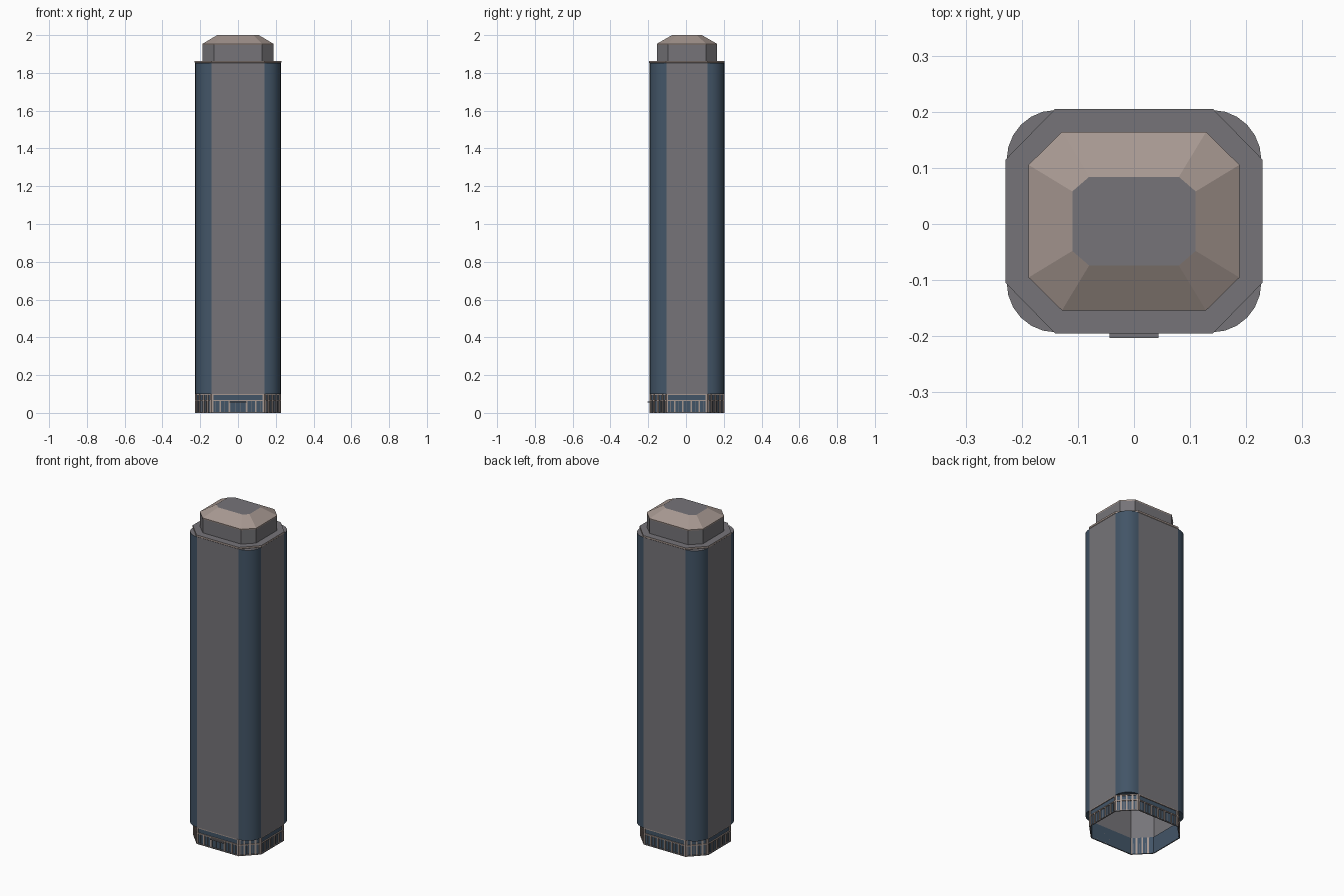
import bpy, bmesh, math
from mathutils import Vector

cube = bpy.data.objects.get("Cube")
if cube:
    bpy.data.objects.remove(cube, do_unlink=True)

CY = 0.005                              # tower centre, the canopy shifts it back
TOWER = (0.227, 0.198, 0.14, 0.109)     # half width, half depth, flat half lengths
PENTHOUSE = (0.187, 0.158, 0.128, 0.1)
CROWN = (0.11, 0.079, 0.08, 0.053)
PODIUM_TOP, STOREY, EAVES = 0.1, 0.066, 1.852


def material(name, rgb):
    m = bpy.data.materials.new(name)
    m.use_nodes = True
    m.diffuse_color = (*rgb, 1)
    m.node_tree.nodes["Principled BSDF"].inputs["Base Color"].default_value = (*rgb, 1)
    return m


GREY = material("facade grey", (0.18, 0.175, 0.19))
TAN = material("warm stone", (0.38, 0.31, 0.28))
BLUE = material("blue glass", (0.055, 0.09, 0.135))


def finish(name, bm, mats):
    me = bpy.data.meshes.new(name)
    bm.to_mesh(me)
    bm.free()
    for m in mats:
        me.materials.append(m)
    ob = bpy.data.objects.new(name, me)
    bpy.context.collection.objects.link(ob)
    return ob


def octagon(size, grow=0.0):
    """Chamfered rectangle, counter-clockwise from the front left."""
    hx, hy = size[0] + grow, size[1] + grow
    fx, fy = size[2] + grow * 0.41, size[3] + grow * 0.41
    pts = [(-fx, -hy), (fx, -hy), (hx, -fy), (hx, fy),
           (fx, hy), (-fx, hy), (-hx, fy), (-hx, -fy)]
    return [Vector((x, y + CY, 0)) for x, y in pts]


def loft(name, rings, mats, cap=None):
    """Stack octagon rings (size, grow, z); cap is the top material index."""
    bm = bmesh.new()
    rows = [[bm.verts.new((p.x, p.y, z)) for p in octagon(s, g)] for s, g, z in rings]
    for a, b in zip(rows, rows[1:]):
        for i in range(8):
            j = (i + 1) % 8
            bm.faces.new((a[i], a[j], b[j], b[i]))
    if cap is not None:
        bm.faces.new(rows[-1]).material_index = cap
    return finish(name, bm, mats)


def band(name, z0, z1, grow, mat):
    return loft(name, [(TOWER, -0.005, z0), (TOWER, grow, z0),
                       (TOWER, grow, z1), (TOWER, -0.005, z1)], [mat])


def add_box(bm, p, q, centre, width, z0, z1, depth_in, depth_out):
    """Box on the wall from p to q, centred a given distance along it."""
    d = (q - p).normalized()
    n = Vector((d.y, -d.x, 0))
    base = p + d * centre
    ring = [(-width / 2, depth_out), (width / 2, depth_out),
            (width / 2, -depth_in), (-width / 2, -depth_in)]
    lo, hi = ([bm.verts.new(base + d * u + n * v + Vector((0, 0, z))) for u, v in ring]
              for z in (z0, z1))
    bm.faces.new(lo[::-1])
    bm.faces.new(hi)
    for i in range(4):
        j = (i + 1) % 4
        bm.faces.new((lo[i], lo[j], hi[j], hi[i]))


# Main shaft, open underneath
loft("shaft", [(TOWER, 0, PODIUM_TOP), (TOWER, 0, EAVES)], [GREY])

# Rounded glass corners
bm = bmesh.new()
hx, hy, fx, fy = TOWER
steps = 6
for sx in (-1, 1):
    for sy in (-1, 1):
        arc = []
        for k in range(steps + 1):
            a = math.pi / 2 * k / steps
            arc.append((sx * (fx + (hx - fx) * math.cos(a)),
                        CY + sy * (fy + (hy - fy) * math.sin(a))))
        if sx * sy < 0:
            arc.reverse()
        lo, hi = ([bm.verts.new((x, y, z)) for x, y in arc] for z in (PODIUM_TOP, EAVES))
        for k in range(steps):
            bm.faces.new((lo[k], lo[k + 1], hi[k + 1], hi[k]))
        bm.faces.new(lo[::-1])
        bm.faces.new(hi).material_index = 1
corners = finish("glass_corners", bm, [BLUE, GREY])
for poly in corners.data.polygons:
    poly.use_smooth = True
corners.data.set_sharp_from_angle(angle=math.radians(40))

# Cornice and terrace roof
loft("cornice", [(TOWER, 0, EAVES), (TOWER, 0.002, EAVES + 0.002),
                 (TOWER, 0.002, EAVES + 0.012)], [TAN, GREY], cap=1)

# Penthouse, its trim and the sloped roof
loft("penthouse", [(PENTHOUSE, 0, EAVES + 0.012), (PENTHOUSE, 0, 1.947)], [GREY])
loft("roof", [(PENTHOUSE, 0, 1.947), (PENTHOUSE, 0.001, 1.954), (CROWN, 0, 2.0)],
     [TAN, GREY], cap=1)

# Podium glass and stone bands
loft("podium_glass", [(TOWER, -0.005, 0), (TOWER, -0.005, PODIUM_TOP)], [BLUE])
band("podium_plinth", 0, 0.006, 0.001, GREY)
band("podium_middle_band", STOREY - 0.004, STOREY + 0.002, 0.001, TAN)
band("podium_top_band", PODIUM_TOP - 0.005, PODIUM_TOP, 0.0, TAN)

# Podium pilasters: tall on the chamfers, one storey on the long walls
tall, short, mullions = bmesh.new(), bmesh.new(), bmesh.new()
outline = octagon(TOWER)
for i, p in enumerate(outline):
    q = outline[(i + 1) % 8]
    length = (q - p).length
    chamfer = i % 2 == 1
    count = 4 if chamfer else round(length / 0.046)
    for k in range(count + 1):
        s = min(max(length * k / count, 0.005), length - 0.005)
        end = k in (0, count)
        if i == 0 and abs(s - length / 2) < 0.04:
            continue
        if chamfer or end:
            add_box(tall, p, q, s, 0.009, 0, PODIUM_TOP, 0.005, 0.001)
        else:
            add_box(short, p, q, s, 0.008, 0, STOREY, 0.005, 0.001)
        if not end or k == 0:
            mid = length * (k + 0.5) / count
            if i != 0 or abs(mid - length / 2) > 0.05:
                add_box(mullions, p, q, mid, 0.003, 0.006, STOREY, 0.005, -0.002)
finish("tall_pilasters", tall, [TAN])
finish("short_pilasters", short, [TAN])
finish("window_mullions", mullions, [GREY])

# Entrance: door frame posts and canopy on the front wall
p, q = outline[0], outline[1]
middle = (q - p).length / 2
bm = bmesh.new()
for off in (-0.042, -0.014, 0.014, 0.042):
    add_box(bm, p, q, middle + off, 0.004, 0, 0.056, 0.005, 0.0)
finish("entrance_posts", bm, [GREY])
bm = bmesh.new()
add_box(bm, p, q, middle, 0.088, 0.054, 0.061, 0.005, 0.01)
finish("entrance_canopy", bm, [GREY])
